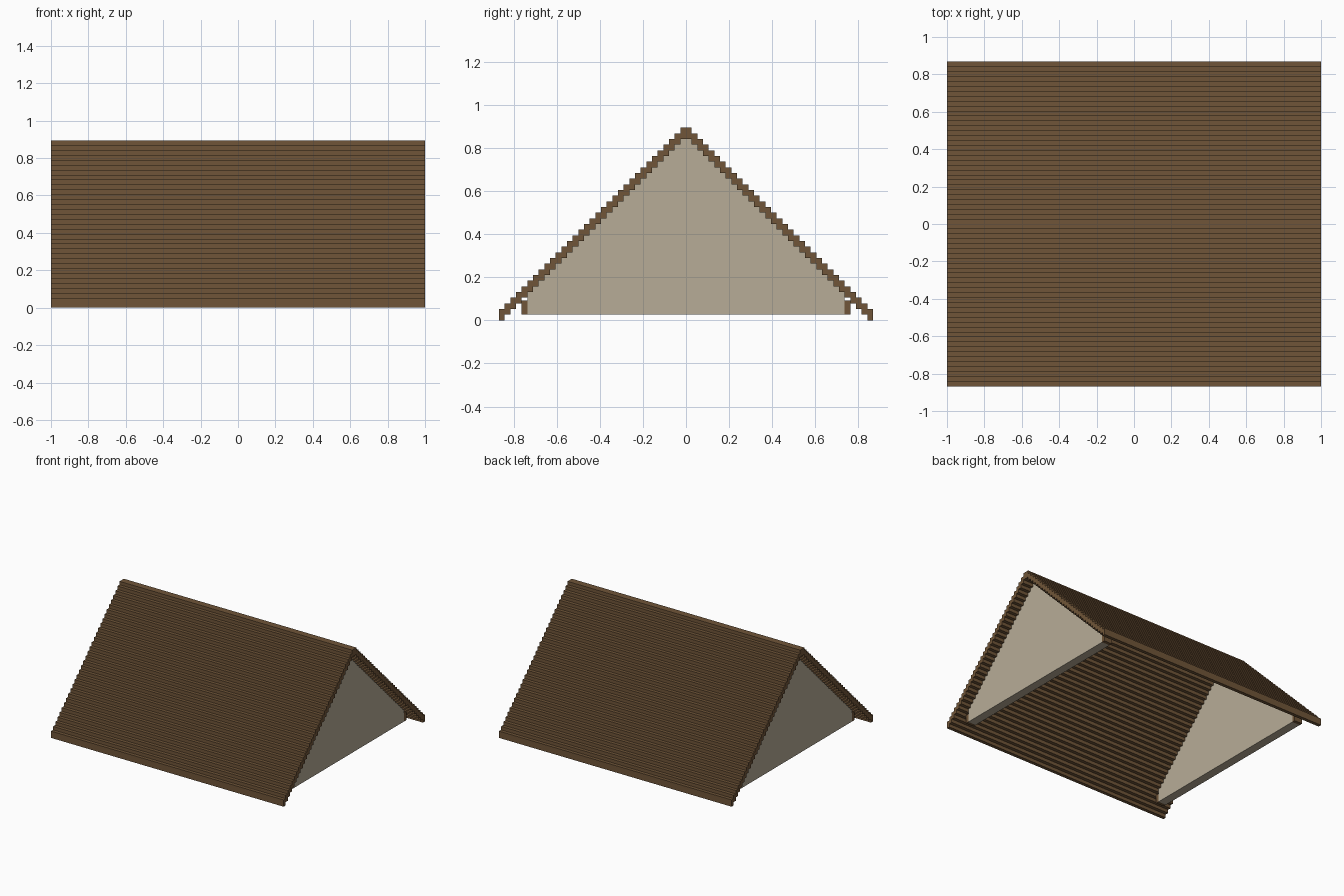
import bpy
import bmesh

cube = bpy.data.objects.get("Cube")
if cube:
    bpy.data.objects.remove(cube, do_unlink=True)

STEP = 1 / 38      # size of one roof step
COLS = 33          # steps on each slope


def material(name, rgb):
    m = bpy.data.materials.new(name)
    m.use_nodes = True
    m.diffuse_color = (*rgb, 1)
    m.node_tree.nodes["Principled BSDF"].inputs["Base Color"].default_value = (*rgb, 1)
    return m


def extrude_profile(name, profile, x0, x1, mat):
    """Extrude a closed (y, z) profile from x0 to x1."""
    bm = bmesh.new()
    face = bm.faces.new([bm.verts.new((x0, y, z)) for y, z in profile])
    ext = bmesh.ops.extrude_face_region(bm, geom=[face])["geom"]
    moved = [v for v in ext if isinstance(v, bmesh.types.BMVert)]
    bmesh.ops.translate(bm, verts=moved, vec=(x1 - x0, 0, 0))
    bmesh.ops.recalc_face_normals(bm, faces=bm.faces)
    mesh = bpy.data.meshes.new(name)
    bm.to_mesh(mesh)
    bm.free()
    mesh.materials.append(mat)
    obj = bpy.data.objects.new(name, mesh)
    bpy.context.scene.collection.objects.link(obj)
    return obj


def stairs(top):
    """Stepped line from the ridge down to the +y eave."""
    pts = []
    for i in range(COLS):
        z = (top - i) * STEP
        if i:
            pts.append((i * STEP, z))
        pts.append(((i + 1) * STEP, z))
    return pts


def mirrored(pts):
    return [(-y, z) for y, z in reversed(pts)]


wood = material("brown wood", (0.162, 0.091, 0.040))
plaster = material("beige plaster", (0.474, 0.413, 0.309))

# Stepped roof shell, two steps thick
outer, inner = stairs(COLS + 1), stairs(COLS - 1)
# The inner line ends at the eave, where the lowest step reaches the ground
roof = mirrored(outer) + outer + inner[::-1] + mirrored(inner)[::-1]
extrude_profile("stepped_roof", roof, -1, 1, wood)

# Gable walls, set in from both roof ends, with a wooden foot at each corner
half = 28 * STEP
top = 33.5 * STEP
wall = [(-half, STEP), (half, STEP), (half, top - half), (0, top), (-half, top - half)]
for side, label in ((1, "left"), (-1, "right")):
    x0, x1 = side * 0.087, side * 0.155
    x0, x1 = side - x0, side - x1
    extrude_profile(label + "_gable_wall", wall, x0, x1, plaster)
    for s, end in ((-1, "front"), (1, "back")):
        a, b = s * half, s * (half + STEP)
        foot = [(a, STEP), (b, STEP), (b, 3.5 * STEP), (a, 3.5 * STEP)]
        extrude_profile(f"{label}_{end}_gable_foot", foot, x0, x1, wood)
